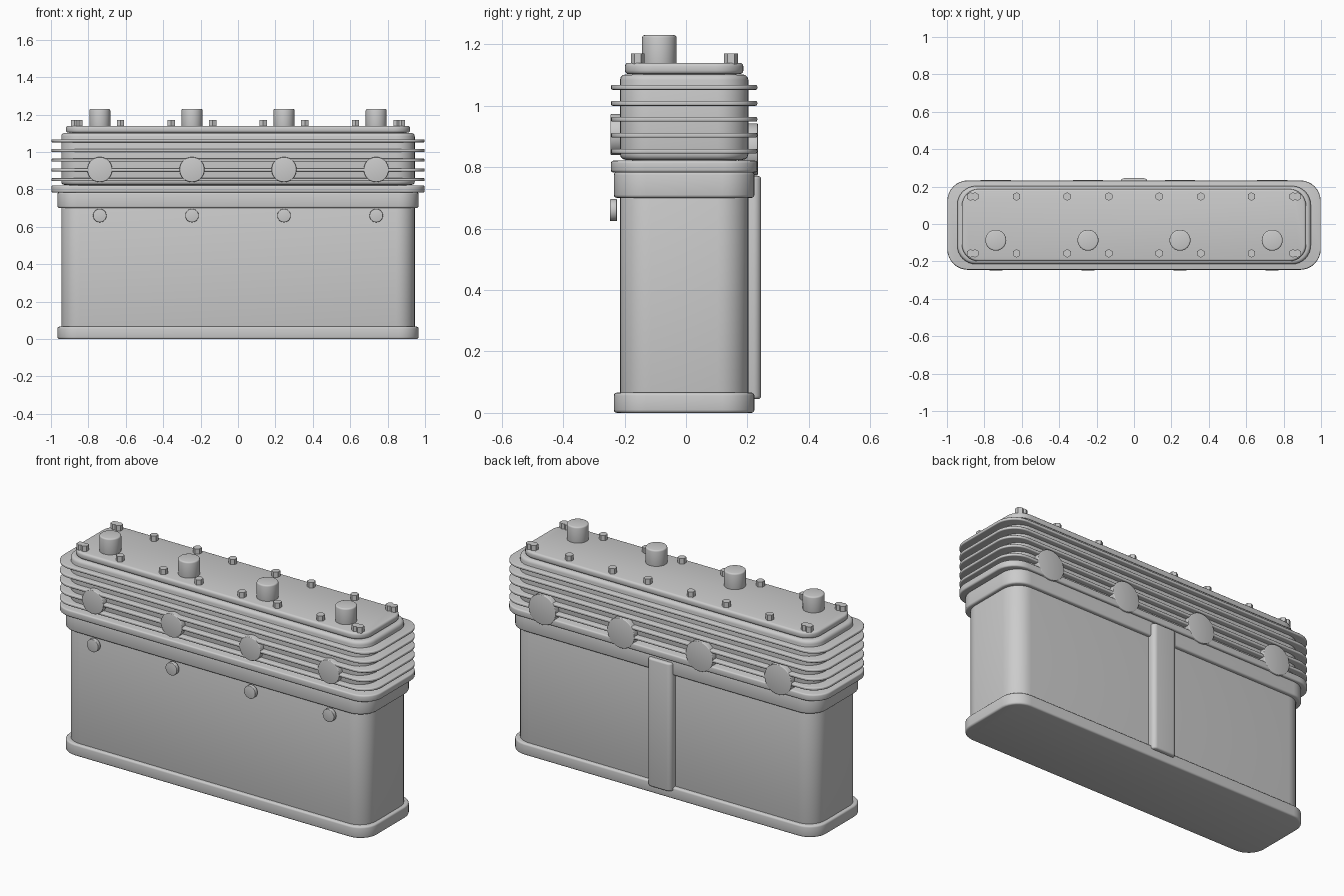
import bpy, bmesh
from math import sin, cos, pi, radians

if "Cube" in bpy.data.objects:
    bpy.data.objects.remove(bpy.data.objects["Cube"])

CY = -0.006  # the casting sits slightly forward of centre


def finish(bm, name):
    bmesh.ops.recalc_face_normals(bm, faces=bm.faces)
    me = bpy.data.meshes.new(name)
    bm.to_mesh(me)
    bm.free()
    ob = bpy.data.objects.new(name, me)
    bpy.context.collection.objects.link(ob)
    bpy.context.view_layer.objects.active = ob
    ob.select_set(True)
    bpy.ops.object.shade_smooth_by_angle(angle=radians(35))
    ob.select_set(False)
    return ob


def slab(name, hx, hy, z0, z1, r, bev, loc=(0, CY), steps=8):
    """Rounded-rectangle slab with rounded top and bottom rims."""
    bm = bmesh.new()
    n = 3
    arc = [(bev * (1 - sin(i * pi / 2 / n)), bev * (1 - cos(i * pi / 2 / n))) for i in range(n + 1)]
    levels = [(d, z0 + h) for d, h in arc] + [(d, z1 - h) for d, h in reversed(arc)]
    rings = []
    for inset, z in levels:
        rad = r - inset
        ring = []
        for k, (sx, sy) in enumerate([(1, 1), (-1, 1), (-1, -1), (1, -1)]):
            for i in range(steps + 1):
                if i == steps and hx == r and hy == r:
                    continue  # full circle: corners share end points
                a = (k + i / steps) * pi / 2
                ring.append(bm.verts.new((loc[0] + sx * (hx - r) + rad * cos(a),
                                          loc[1] + sy * (hy - r) + rad * sin(a), z)))
        rings.append(ring)
    for lo, hi in zip(rings, rings[1:]):
        for i in range(len(lo)):
            j = (i + 1) % len(lo)
            bm.faces.new((lo[i], lo[j], hi[j], hi[i]))
    bm.faces.new(rings[0])
    bm.faces.new(rings[-1])
    return finish(bm, name)


def disc_y(name, x, z, r, y0, y1, bev):
    """Round plug with its axis along y."""
    ob = slab(name, r, r, -y1, -y0, r, bev, (0, 0))
    ob.rotation_euler = (pi / 2, 0, 0)
    ob.location = (x, 0, z)


# Crankcase: base flange, block, upper flange
slab("base_flange", 0.965, 0.229, 0, 0.066, 0.105, 0.01)
slab("engine_block", 0.945, 0.209, 0.03, 0.74, 0.1, 0.004)
slab("upper_flange", 0.965, 0.229, 0.70, 0.785, 0.105, 0.01)

# Head: gasket plate, finned core, cover
slab("head_plate", 0.998, 0.239, 0.783, 0.821, 0.11, 0.008)
slab("head_core", 0.945, 0.209, 0.824, 1.102, 0.1, 0.018)
slab("head_seat", 0.9, 0.17, 0.81, 1.12, 0.08, 0.002)
for i in range(5):
    z = 0.852 + i * 0.052
    slab(f"cooling_fin_{i + 1}", 0.998, 0.238, z - 0.008, z + 0.008, 0.11, 0.005)
slab("head_cover", 0.92, 0.193, 1.103, 1.14, 0.09, 0.012)

# Per-cylinder parts
cylinders = [-0.739, -0.246, 0.246, 0.739]
for i, x in enumerate(cylinders, 1):
    slab(f"plug_boss_{i}", 0.056, 0.056, 1.125, 1.23, 0.056, 0.008, (x, -0.087))
    disc_y(f"front_port_{i}", x, 0.906, 0.067, -0.246, -0.17, 0.004)
    disc_y(f"rear_port_{i}", x, 0.858, 0.085, 0.17, 0.234, 0.004)
    disc_y(f"core_plug_{i}", x, 0.66, 0.036, -0.248, -0.225, 0.003)

# Hex bolts around the cylinders and at the corners
bolt_x = sorted([x + s * 0.111 for x in cylinders for s in (-1, 1)] + [-0.874, 0.874])
for i, x in enumerate(bolt_x, 1):
    for side, y in (("front", -0.157), ("rear", 0.147)):
        bm = bmesh.new()
        bmesh.ops.create_cone(bm, cap_ends=True, segments=6, radius1=0.0225, radius2=0.0225, depth=0.04)
        ob = finish(bm, f"{side}_bolt_{i}")
        ob.location = (x, y, 1.15)

# Vertical drain channel on the rear face
slab("rear_channel", 0.075, 0.036, 0.045, 0.771, 0.025, 0.01, (0, 0.209))
